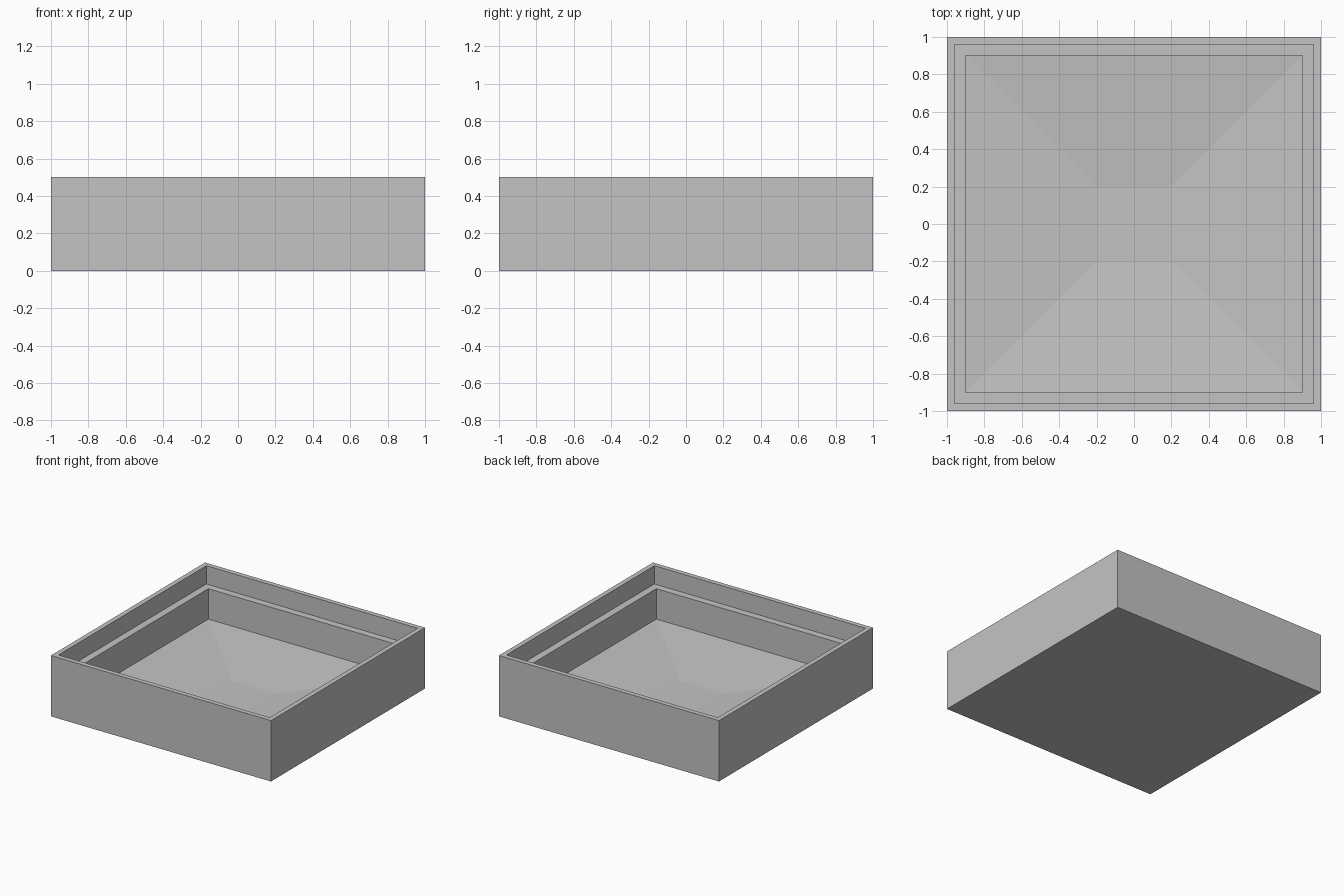
import bpy
import bmesh

cube = bpy.data.objects.get("Cube")
if cube:
    bpy.data.objects.remove(cube, do_unlink=True)

# One plain grey for the whole tray
grey = bpy.data.materials.new("plain grey")
grey.use_nodes = True
colour = (0.55, 0.55, 0.55, 1)
grey.diffuse_color = colour
grey.node_tree.nodes["Principled BSDF"].inputs["Base Color"].default_value = colour

# Section from the underside, over the rim, to the sunken floor: (half width, height)
section = [
    (1.0, 0.0),    # underside
    (1.0, 0.5),    # outer wall
    (0.96, 0.5),   # rim
    (0.96, 0.35),  # lip wall
    (0.9, 0.35),   # ledge
    (0.9, 0.1),    # inner wall
    (0.2, 0.05),   # sloping floor
]
corners = [(-1, -1), (1, -1), (1, 1), (-1, 1)]

bm = bmesh.new()
rings = [[bm.verts.new((x * w, y * w, z)) for x, y in corners] for w, z in section]
for low, high in zip(rings, rings[1:]):
    for i in range(4):
        j = (i + 1) % 4
        bm.faces.new((low[i], low[j], high[j], high[i]))

# Flat underside and flat middle of the floor
bm.faces.new(rings[0][::-1])
bm.faces.new(rings[-1])
bmesh.ops.recalc_face_normals(bm, faces=bm.faces)

mesh = bpy.data.meshes.new("square_tray")
bm.to_mesh(mesh)
bm.free()
mesh.materials.append(grey)
tray = bpy.data.objects.new("square_tray", mesh)
bpy.context.collection.objects.link(tray)
